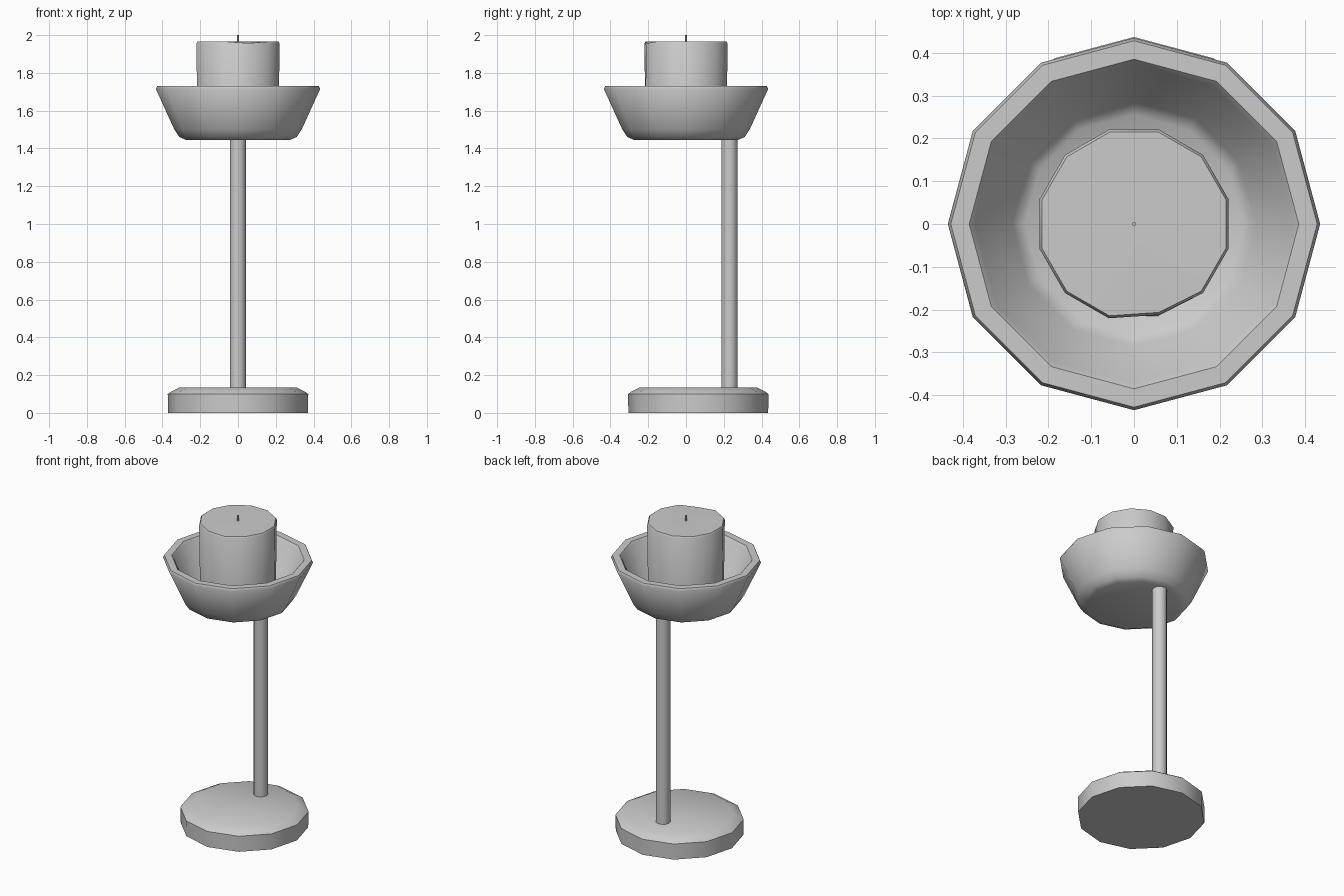
import bpy, bmesh
from math import cos, sin, pi, radians

if "Cube" in bpy.data.objects:
    bpy.data.objects.remove(bpy.data.objects["Cube"])


def lathe(name, profile, sides=12, y=0.0, turn=0.0, angle=50):
    """Spin (radius, z) points round a vertical axis; radius 0 makes a pole."""
    bm = bmesh.new()
    rings = []
    for r, z in profile:
        if r == 0:
            rings.append([bm.verts.new((0, y, z))])
        else:
            rings.append([bm.verts.new((r * cos(turn + 2 * pi * i / sides),
                                        y + r * sin(turn + 2 * pi * i / sides), z))
                          for i in range(sides)])
    for a, b in zip(rings, rings[1:]):
        for i in range(sides):
            j = (i + 1) % sides
            face = [a[i % len(a)], a[j % len(a)], b[j % len(b)], b[i % len(b)]]
            bm.faces.new(list(dict.fromkeys(face)))
    bmesh.ops.recalc_face_normals(bm, faces=bm.faces)
    mesh = bpy.data.meshes.new(name)
    bm.to_mesh(mesh)
    bm.free()
    obj = bpy.data.objects.new(name, mesh)
    bpy.context.collection.objects.link(obj)
    bpy.ops.object.select_all(action='DESELECT')
    obj.select_set(True)
    bpy.context.view_layer.objects.active = obj
    bpy.ops.object.shade_smooth_by_angle(angle=radians(angle))
    return obj


# Foot disc with bevelled top edge
lathe("base", [(0, 0), (0.37, 0), (0.372, 0.1), (0.355, 0.112),
               (0.31, 0.135), (0, 0.135)], y=0.065)

# Off-centre post
lathe("post", [(0, 0.12), (0.043, 0.12), (0.043, 1.46), (0, 1.46)], y=0.23)

# Open bowl with thick wall
lathe("bowl", [(0, 1.445), (0.275, 1.445), (0.31, 1.46), (0.337, 1.5),
               (0.435, 1.715), (0.428, 1.73), (0.385, 1.73), (0.373, 1.715),
               (0.285, 1.52), (0.255, 1.495), (0, 1.495)])

# Candle, a little narrower below, with one melted corner at the front
candle = lathe("candle", [(0, 1.49), (0.222, 1.49), (0.228, 1.955),
                          (0.222, 1.965), (0, 1.965)], turn=radians(15))
for v in candle.data.vertices:
    if v.co.z > 1.9 and v.co.y < -0.2 and v.co.x > 0:
        v.co.y += 0.008
        v.co.z -= 0.008

# Wick
lathe("wick", [(0, 1.95), (0.005, 1.95), (0.005, 2.0), (0, 2.0)], sides=8)
